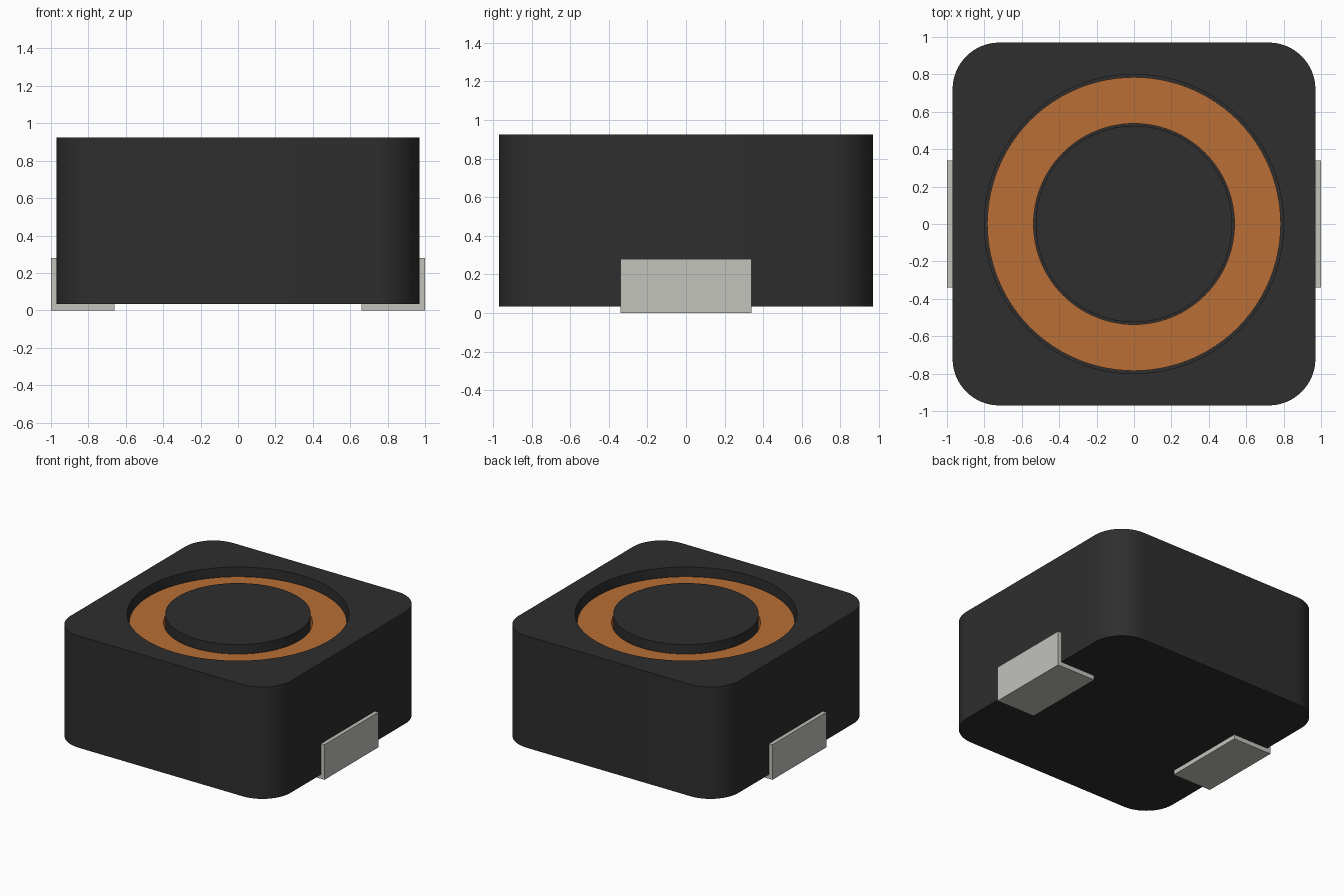
import bpy, bmesh, math

cube = bpy.data.objects.get("Cube")
if cube:
    bpy.data.objects.remove(cube, do_unlink=True)


def srgb(*rgb):
    return [((c / 255 + 0.055) / 1.055) ** 2.4 for c in rgb] + [1.0]


def material(name, colour):
    mat = bpy.data.materials.new(name)
    mat.use_nodes = True
    mat.diffuse_color = colour
    mat.node_tree.nodes["Principled BSDF"].inputs["Base Color"].default_value = colour
    return mat


FERRITE = material("dark ferrite", srgb(46, 46, 46))
COPPER = material("copper", srgb(184, 110, 54))
TIN = material("tinned metal", srgb(194, 195, 188))


def make(name, bm, mat):
    bmesh.ops.recalc_face_normals(bm, faces=bm.faces)
    mesh = bpy.data.meshes.new(name)
    bm.to_mesh(mesh)
    bm.free()
    mesh.materials.append(mat)
    ob = bpy.data.objects.new(name, mesh)
    bpy.context.collection.objects.link(ob)
    return ob


def activate(ob):
    bpy.ops.object.select_all(action="DESELECT")
    ob.select_set(True)
    bpy.context.view_layer.objects.active = ob


def smooth(ob):
    activate(ob)
    bpy.ops.object.shade_smooth_by_angle(angle=math.radians(35))


def prism(name, outline, axis, depth, mat):
    """Extrude a closed 2D outline; axis 'z' goes up, axis 'y' goes back."""
    bm = bmesh.new()
    start, length = depth
    place = (lambda a, b: (a, b, start)) if axis == "z" else (lambda a, b: (a, start, b))
    face = bm.faces.new([bm.verts.new(place(a, b)) for a, b in outline])
    out = bmesh.ops.extrude_face_region(bm, geom=[face])
    moved = [v for v in out["geom"] if isinstance(v, bmesh.types.BMVert)]
    bmesh.ops.translate(bm, verts=moved, vec=(0, 0, length) if axis == "z" else (0, length, 0))
    return make(name, bm, mat)


def circle(r, n=96):
    return [(r * math.cos(2 * math.pi * i / n), r * math.sin(2 * math.pi * i / n)) for i in range(n)]


def rounded_square(half, r, n=16):
    pts = []
    for q, (sx, sy) in enumerate([(1, 1), (-1, 1), (-1, -1), (1, -1)]):
        for i in range(n + 1):
            a = math.pi / 2 * (q + i / n)
            pts.append((sx * (half - r) + r * math.cos(a), sy * (half - r) + r * math.sin(a)))
    return pts


BOTTOM, TOP = 0.035, 0.925
FLOOR = 0.25        # bottom of the round well
COIL_TOP = 0.855

# Square housing with a round well cut into its top
housing = prism("housing", rounded_square(0.97, 0.25), "z", (BOTTOM, TOP - BOTTOM), FERRITE)
cutter = prism("well_cutter", circle(0.80), "z", (FLOOR, 1.0), FERRITE)
cutter.hide_render = True
cut = housing.modifiers.new("well", "BOOLEAN")
cut.operation, cut.solver, cut.object = "DIFFERENCE", "EXACT", cutter
activate(housing)
bpy.ops.object.modifier_apply(modifier=cut.name)
bpy.data.objects.remove(cutter, do_unlink=True)
smooth(housing)

# Centre post of the core
smooth(prism("core_post", circle(0.525), "z", (FLOOR, TOP - FLOOR), FERRITE))

# Copper winding: rectangular section spun around the post
bm = bmesh.new()
section = [(0.537, FLOOR), (0.785, FLOOR), (0.785, COIL_TOP), (0.537, COIL_TOP)]
verts = [bm.verts.new((r, 0, z)) for r, z in section]
edges = [bm.edges.new((verts[i], verts[(i + 1) % 4])) for i in range(4)]
bmesh.ops.spin(bm, geom=verts + edges, cent=(0, 0, 0), axis=(0, 0, 1),
               angle=2 * math.pi, steps=96, use_merge=True)
bmesh.ops.remove_doubles(bm, verts=bm.verts, dist=1e-4)
smooth(make("copper_winding", bm, COPPER))

# L-shaped solder terminals wrapping under each side
bracket = [(0.66, 0), (1.0, 0), (1.0, 0.28), (0.97, 0.28), (0.97, BOTTOM), (0.66, BOTTOM)]
for side, s in (("left", 1), ("right", -1)):
    prism(side + "_terminal", [(s * x, z) for x, z in bracket], "y", (-0.34, 0.68), TIN)
